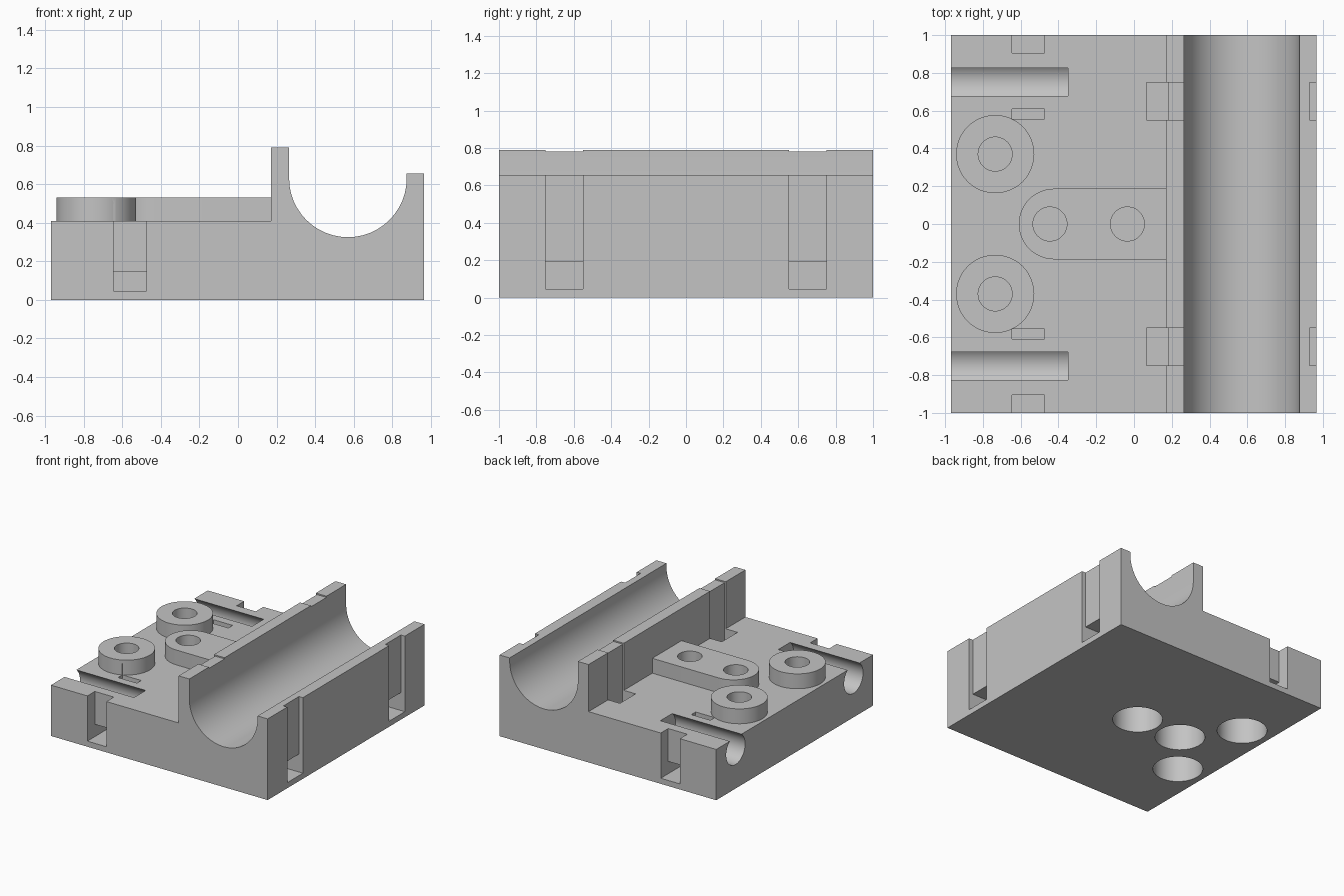
import bpy, bmesh
from math import cos, sin, radians

if "Cube" in bpy.data.objects:
    bpy.data.objects.remove(bpy.data.objects["Cube"], do_unlink=True)

grey = bpy.data.materials.new("plain grey")
grey.use_nodes = True
grey.diffuse_color = (0.55, 0.55, 0.55, 1)
grey.node_tree.nodes["Principled BSDF"].inputs["Base Color"].default_value = (0.55, 0.55, 0.55, 1)


def arc(cx, cy, r, start, end, steps):
    """Points along an arc, both ends included."""
    angles = [radians(start + (end - start) * i / steps) for i in range(steps + 1)]
    return [(cx + r * cos(a), cy + r * sin(a)) for a in angles]


def circle(cx, cy, r, steps=48):
    return arc(cx, cy, r, 0, 360, steps)[:-1]


def prism(name, outline, axis, low, high):
    """Extrude a flat outline along one axis."""
    place = {"X": lambda u, v, w: (w, u, v),
             "Y": lambda u, v, w: (u, w, v),
             "Z": lambda u, v, w: (u, v, w)}[axis]
    bm = bmesh.new()
    ends = [[bm.verts.new(place(u, v, w)) for u, v in outline] for w in (low, high)]
    bm.faces.new(ends[0])
    bm.faces.new(ends[1])
    n = len(outline)
    for i in range(n):
        j = (i + 1) % n
        bm.faces.new((ends[0][i], ends[0][j], ends[1][j], ends[1][i]))
    bmesh.ops.recalc_face_normals(bm, faces=bm.faces)
    mesh = bpy.data.meshes.new(name)
    bm.to_mesh(mesh)
    bm.free()
    mesh.materials.append(grey)
    obj = bpy.data.objects.new(name, mesh)
    bpy.context.collection.objects.link(obj)
    return obj


def combine(target, tool, operation):
    """Apply a boolean and drop the tool."""
    tool.hide_render = True
    mod = target.modifiers.new(tool.name, "BOOLEAN")
    mod.operation = operation
    mod.solver = "EXACT"
    mod.object = tool
    bpy.context.view_layer.objects.active = target
    bpy.ops.object.modifier_apply(modifier=mod.name)
    bpy.data.objects.remove(tool, do_unlink=True)


# Body: low deck, tall wall, round bearing channel, short wall
profile = [(-0.97, 0), (0.965, 0), (0.965, 0.655), (0.875, 0.655)]
profile += arc(0.57, 0.63, 0.305, 360, 180, 24)
profile += [(0.265, 0.79), (0.17, 0.79), (0.17, 0.41), (-0.97, 0.41)]
body = prism("bearing_mount_body", profile, "Y", -1, 1)

# Raised bosses on the deck
boss_outer = [(-0.735, 0.37), (-0.735, -0.37)]
for x, y in boss_outer:
    combine(body, prism("round_boss", circle(x, y, 0.207), "Z", 0.36, 0.53), "UNION")
tongue = arc(-0.423, 0, 0.187, 90, 270, 24) + [(0.22, -0.187), (0.22, 0.187)]
combine(body, prism("long_boss", tongue, "Z", 0.36, 0.53), "UNION")

# Screw holes from above, wide pockets from below, thin web between
for x, y in boss_outer + [(-0.445, 0), (-0.035, 0)]:
    combine(body, prism("screw_hole", circle(x, y, 0.09), "Z", 0.32, 0.7), "DIFFERENCE")
    combine(body, prism("head_pocket", circle(x, y, 0.185), "Z", -0.1, 0.3), "DIFFERENCE")

# Strap path around the bearing channel
bearing_strap = [(0.065, 0.045), (1.1, 0.045), (1.1, 0.7), (0.93, 0.7),
                 (0.93, 0.19), (0.18, 0.19), (0.18, 0.78), (0.3, 0.78),
                 (0.3, 0.9), (0.065, 0.9)]
# Strap path under each rod groove
rod_strap = [(0.555, 0.045), (1.1, 0.045), (1.1, 0.5), (0.905, 0.5),
             (0.905, 0.145), (0.61, 0.145), (0.61, 0.5), (0.555, 0.5)]

for side in (1, -1):
    combine(body, prism("rod_groove", circle(side * 0.752, 0.315, 0.121), "X", -1.1, -0.35), "DIFFERENCE")
    combine(body, prism("bearing_strap_slot", bearing_strap, "Y",
                        *sorted((side * 0.55, side * 0.75))), "DIFFERENCE")
    mirrored = [(side * y, z) for y, z in rod_strap]
    combine(body, prism("rod_strap_slot", mirrored, "X", -0.645, -0.475), "DIFFERENCE")

# Smooth round walls, keep crisp edges
bpy.ops.object.select_all(action="DESELECT")
body.select_set(True)
bpy.context.view_layer.objects.active = body
bpy.ops.object.shade_smooth_by_angle(angle=radians(30))
